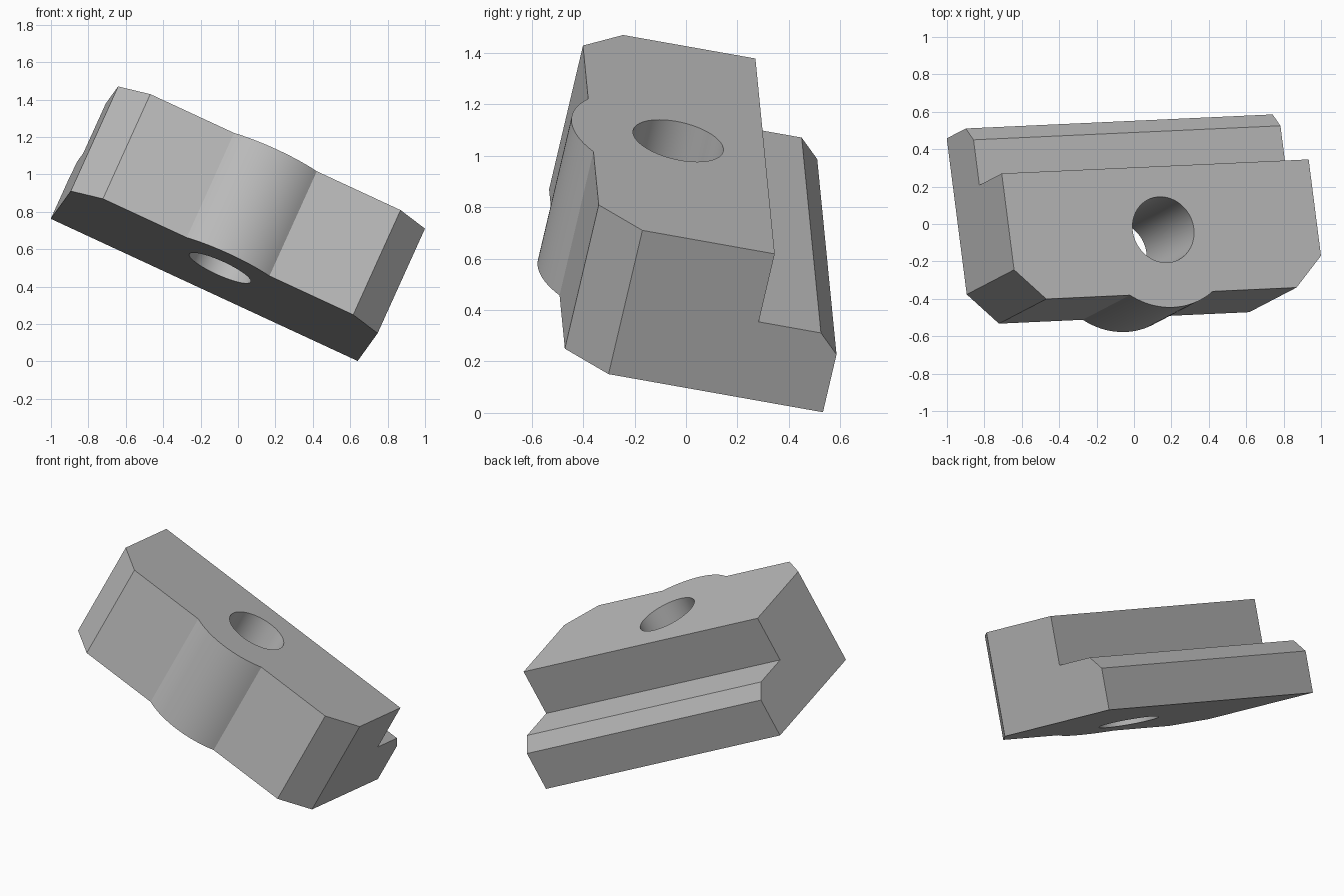
import bpy, bmesh, math
from mathutils import Matrix, Vector

cube = bpy.data.objects.get("Cube")
if cube:
    bpy.data.objects.remove(cube, do_unlink=True)

# Plain grey metal
grey = bpy.data.materials.new("grey_metal")
grey.use_nodes = True
grey.diffuse_color = (0.5, 0.5, 0.5, 1)
grey.node_tree.nodes["Principled BSDF"].inputs["Base Color"].default_value = grey.diffuse_color

# Tilted frame of the block: length, depth and thickness directions
length = Vector((0.9066, 0.0415, -0.42)).normalized()
up = Vector((0.405, 0.21, 0.89))
up = (up - length * up.dot(length)).normalized()
depth = up.cross(length)
frame = Matrix((length, depth, up)).transposed().to_4x4()


def prism(name, points, direction):
    """Extrude a closed outline along a direction in the block's frame."""
    bm = bmesh.new()
    face = bm.faces.new([bm.verts.new(p) for p in points])
    ext = bmesh.ops.extrude_face_region(bm, geom=[face])["geom"]
    moved = [g for g in ext if isinstance(g, bmesh.types.BMVert)]
    bmesh.ops.translate(bm, verts=moved, vec=direction)
    bmesh.ops.recalc_face_normals(bm, faces=bm.faces)
    mesh = bpy.data.meshes.new(name)
    bm.to_mesh(mesh)
    bm.free()
    mesh.materials.append(grey)
    obj = bpy.data.objects.new(name, mesh)
    bpy.context.collection.objects.link(obj)
    obj.matrix_world = frame
    return obj


def arc(radius, start, end, steps, z):
    """Points of an arc around the hole axis."""
    angles = [start + (end - start) * i / steps for i in range(steps + 1)]
    return [(MID + radius * math.cos(a), AXIS + radius * math.sin(a), z) for a in angles]


MID, AXIS = -0.304, -0.233        # hole axis position
HALF, FRONT, BACK = 0.905, -0.581, 0.44
BOTTOM, TOP = 0.372, 1.0
CHAMFER, BOSS = 0.167, 0.425

# Block outline with chamfered front corners and a rounded boss
side = math.asin((AXIS - FRONT) * -1 / BOSS) if AXIS < FRONT else math.asin((AXIS - FRONT) / BOSS)
outline = [(MID - HALF, BACK, BOTTOM), (MID - HALF, FRONT + CHAMFER, BOTTOM),
           (MID - HALF + CHAMFER, FRONT, BOTTOM)]
outline += arc(BOSS, math.pi + side, 2 * math.pi - side, 24, BOTTOM)
outline += [(MID + HALF - CHAMFER, FRONT, BOTTOM), (MID + HALF, FRONT + CHAMFER, BOTTOM),
            (MID + HALF, BACK, BOTTOM)]
block = prism("clamp_block", outline, (0, 0, TOP - BOTTOM))

# Rear step with a chamfered lip, and the round through hole
step = [(0.113, 0.703), (0.361, 0.703), (BACK, 0.624), (0.7, 0.364), (0.7, 1.3), (0.113, 1.3)]
step_cutter = prism("step_cutter", [(-2, y, z) for y, z in step], (4, 0, 0))
hole_cutter = prism("hole_cutter", arc(0.18, 0, math.tau, 64, 0)[:-1], (0, 0, 2))

bpy.context.view_layer.objects.active = block
for cutter in (step_cutter, hole_cutter):
    cutter.hide_render = True
    mod = block.modifiers.new(cutter.name, "BOOLEAN")
    mod.operation = "DIFFERENCE"
    mod.solver = "EXACT"
    mod.object = cutter
    bpy.ops.object.modifier_apply(modifier=mod.name)
    bpy.data.objects.remove(cutter, do_unlink=True)

# Smooth the round surfaces, keep the edges crisp
bpy.ops.object.select_all(action="DESELECT")
block.select_set(True)
bpy.ops.object.shade_smooth_by_angle(angle=math.radians(20))
